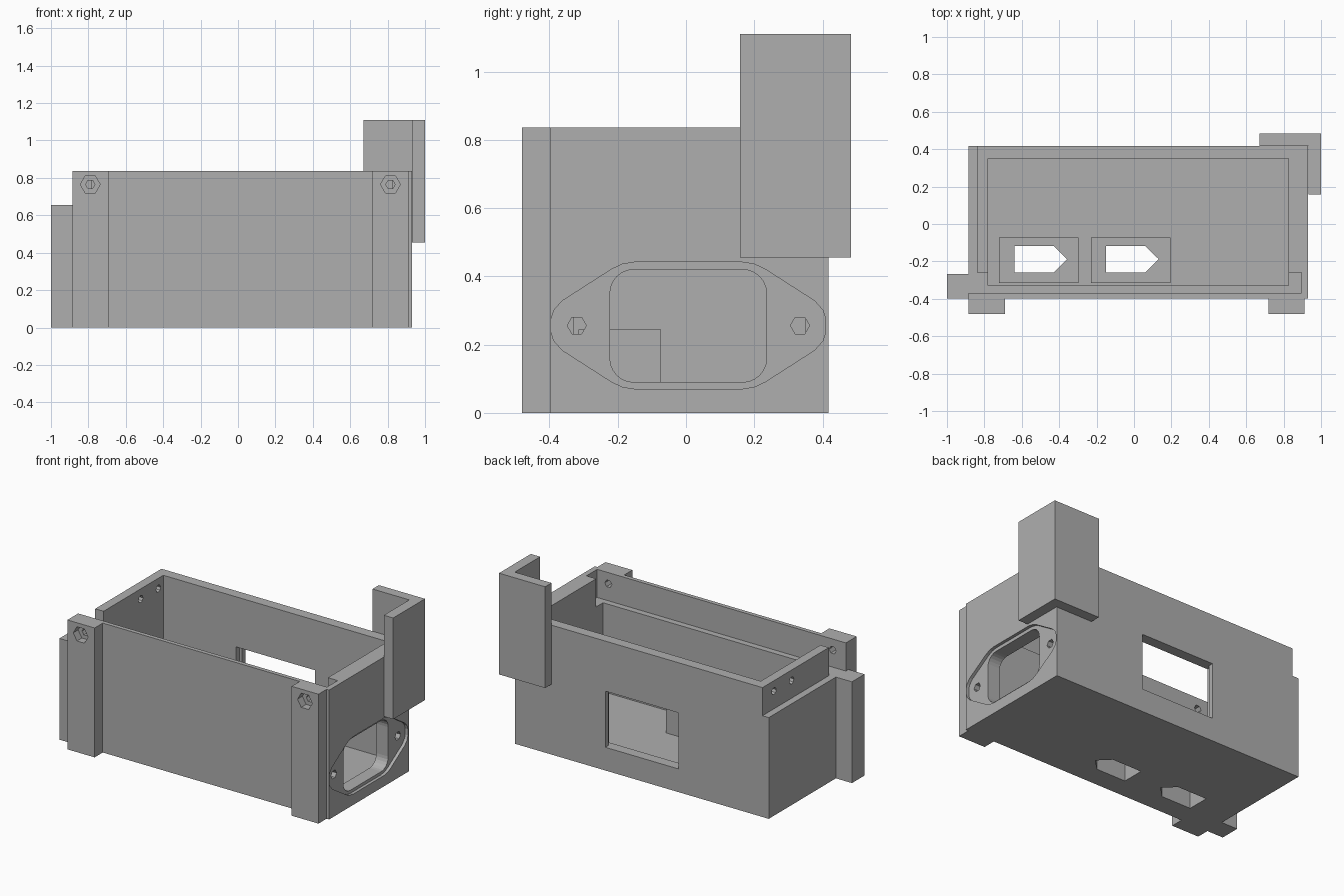
import bpy
import bmesh
from math import cos, sin, pi, radians

cube = bpy.data.objects.get("Cube")
if cube:
    bpy.data.objects.remove(cube, do_unlink=True)

grey = bpy.data.materials.new("plain_grey")
grey.use_nodes = True
colour = (0.43, 0.43, 0.43, 1)
grey.diffuse_color = colour
grey.node_tree.nodes["Principled BSDF"].inputs["Base Color"].default_value = colour


def prism(name, points, axis, lo, hi):
    """Extrude a 2D outline along an axis; outline holds the other two axes in order."""
    bm = bmesh.new()

    def place(p, d):
        co = list(p)
        co.insert("xyz".index(axis), d)
        return co

    face = bm.faces.new([bm.verts.new(place(p, lo)) for p in points])
    new = bmesh.ops.extrude_face_region(bm, geom=[face])["geom"]
    for v in new:
        if isinstance(v, bmesh.types.BMVert):
            v.co["xyz".index(axis)] = hi
    bmesh.ops.recalc_face_normals(bm, faces=bm.faces)
    mesh = bpy.data.meshes.new(name)
    bm.to_mesh(mesh)
    bm.free()
    mesh.materials.append(grey)
    obj = bpy.data.objects.new(name, mesh)
    bpy.context.scene.collection.objects.link(obj)
    return obj


def box(name, x, y, z):
    return prism(name, [(x[0], y[0]), (x[1], y[0]), (x[1], y[1]), (x[0], y[1])], "z", *z)


def ring(u, v, r, n=6):
    return [(u + r * cos(2 * pi * i / n), v + r * sin(2 * pi * i / n)) for i in range(n)]


def rounded(u, v, r, n=6):
    """Rounded rectangle outline."""
    pts = []
    corners = [(u[1] - r, v[1] - r), (u[0] + r, v[1] - r), (u[0] + r, v[0] + r), (u[1] - r, v[0] + r)]
    for k, (a, b) in enumerate(corners):
        for i in range(n + 1):
            t = pi / 2 * (k + i / n)
            pts.append((a + r * cos(t), b + r * sin(t)))
    return pts


def cut(target, cutters):
    bpy.context.view_layer.objects.active = target
    for c in cutters:
        c.hide_render = True
        mod = target.modifiers.new("cut", "BOOLEAN")
        mod.operation = "DIFFERENCE"
        mod.solver = "EXACT"
        mod.object = c
        bpy.ops.object.modifier_apply(modifier=mod.name)


X0, X1, Y0, Y1 = -0.885, 0.93, -0.397, 0.418
TOP, LEDGE, FLOOR = 0.837, 0.655, 0.08
SLOT_Y, SLOT_END = -0.37, -0.26
helpers = []


def helper(obj):
    helpers.append(obj)
    return obj


# Main open box
case = box("case_body", (X0, X1), (Y0, Y1), (0, TOP))
cuts = [
    box("cavity", (-0.78, 0.825), (-0.33, 0.35), (FLOOR, 1)),
    # sliding panel slot behind the thin front lip, open at one end
    box("panel_slot", (-1.1, 0.895), (SLOT_Y, SLOT_END), (LEDGE, 1)),
    # thinner upper end wall
    box("end_step", (-1.1, -0.84), (SLOT_Y, 1), (LEDGE, 1)),
    # rear window, wider on the inside
    box("window", (-0.24, 0.285), (0.3, 0.5), (0.15, 0.513)),
    box("window_step", (-0.26, 0.305), (0.3, 0.385), (0.15, 0.513)),
]

# Socket opening with a shallow flange recess
CY, CZ = 0.007, 0.256
quarter = [(0.402, 0.02), (0.394, 0.045), (0.37, 0.072), (0.225, 0.165), (0.193, 0.18), (0.155, 0.186)]
half = quarter + [(-a, b) for a, b in reversed(quarter)]
flange = [(CY + a, CZ + b) for a, b in half + [(-a, -b) for a, b in half]]
cuts.append(prism("flange_recess", flange, "x", X1 - 0.02, 1.1))
cuts.append(prism("socket_opening", rounded((-0.223, 0.236), (0.09, 0.42), 0.07), "x", 0.8, 1.1))
for y in (-0.32, 0.334):
    cuts.append(prism("flange_hole", ring(y, CZ, 0.028), "x", 0.8, 1.1))

# Holes in the upper end wall
for y in (0.12, 0.3):
    cuts.append(prism("end_hole", ring(y, 0.77, 0.023, 8), "x", -1, -0.7))

# Arrow shaped hanging holes through the floor
arrows = []
for x in (-0.64, -0.15):
    outline = [(x, -0.26), (x + 0.21, -0.26), (x + 0.282, -0.188), (x + 0.21, -0.117), (x, -0.117)]
    arrows.append(prism("arrow_hole", outline, "z", -0.1, 0.5))

# Screw holes and nut pockets in the front posts
screws = {}
for side, x in (("right", -0.79), ("left", 0.815)):
    screws[side] = [
        prism("screw_hole", ring(x, 0.765, 0.025), "y", -0.6, -0.345),
        prism("nut_pocket", ring(x, 0.765, 0.053), "y", -0.6, -0.43),
    ]
cuts += arrows + [s[0] for s in screws.values()]
cut(case, cuts)
helpers += cuts + [s[1] for s in screws.values()]

# Front posts
for side, x in (("right", (X0, -0.69)), ("left", (0.72, 0.912))):
    post = box("front_post_" + side, x, (-0.48, Y0), (0, TOP))
    cut(post, screws[side])

# Raised blocks around the hanging holes
for i, x in enumerate((-0.722, -0.23)):
    block = box("hanger_block_%d" % (i + 1), (x, x + 0.425), (-0.315, -0.073), (FLOOR, 0.245))
    cut(block, [arrows[i]])

# Side block below the slot
box("side_block", (-1, X0), (Y0, -0.268), (0, LEDGE))

# Tall L-shaped corner bracket
bracket = [(0.67, Y1), (X1 + 0.003, Y1), (X1 + 0.003, 0.158), (1, 0.158), (1, 0.483), (0.67, 0.483)]
prism("corner_bracket", bracket, "z", 0.455, 1.11)

for h in helpers:
    bpy.data.objects.remove(h, do_unlink=True)
